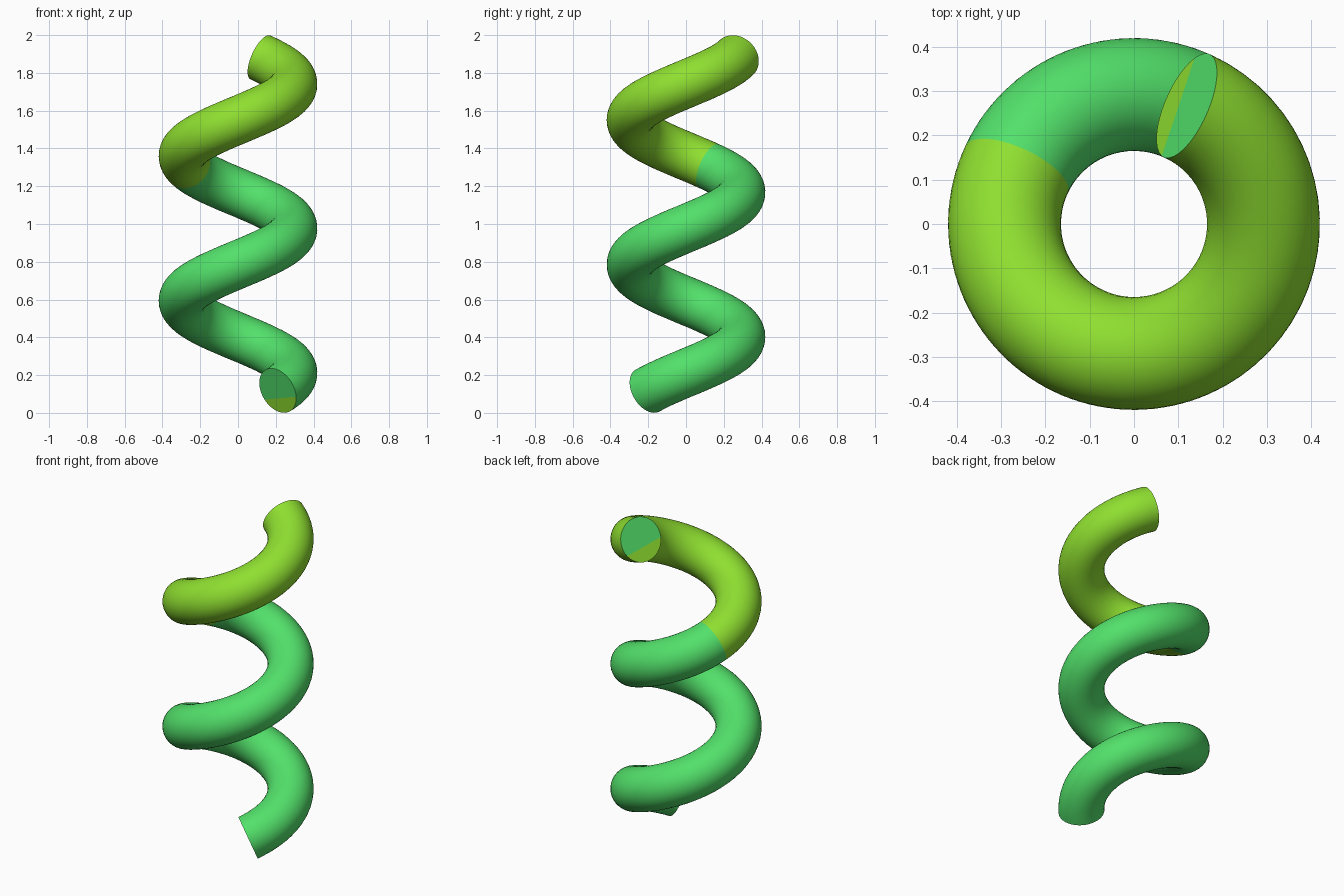
import bpy, bmesh, math
from mathutils import Vector

if "Cube" in bpy.data.objects:
    bpy.data.objects.remove(bpy.data.objects["Cube"])

R, r, PITCH = 0.2925, 0.1275, 0.765      # coil radius, tube radius, rise per turn
START, SWEEP = -44.0, 830.0              # degrees around the axis
STEPS, SIDES = 144, 36
COLOUR_STEP = 97                         # lime above this ring, green below
CAP_SPLIT = 14                           # rim steps spanned by the lime cap segment


def material(name, rgb):
    m = bpy.data.materials.new(name)
    m.diffuse_color = (*rgb, 1)
    m.use_nodes = True
    m.node_tree.nodes["Principled BSDF"].inputs["Base Color"].default_value = m.diffuse_color
    return m


def ring(bm, f):
    """Circle of vertices square to the coil at fraction f of its length."""
    a = math.radians(START + SWEEP * f)
    rise = PITCH * SWEEP / 360
    slope = math.atan(PITCH / (2 * math.pi * R))
    out = Vector((math.cos(a), math.sin(a), 0))
    along = Vector((-math.sin(a), math.cos(a), 0))
    up = -along * math.sin(slope) + Vector((0, 0, math.cos(slope)))
    centre = out * R + Vector((0, 0, 1 + rise * (f - 0.5)))
    phase = 204 - 18 * f                 # slight twist along the tube
    verts = []
    for i in range(SIDES):
        t = math.radians(phase + 360 * i / SIDES)
        verts.append(bm.verts.new(centre + r * (out * math.cos(t) + up * math.sin(t))))
    return verts


# Coiled tube
bm = bmesh.new()
rings = [ring(bm, k / STEPS) for k in range(STEPS + 1)]
for k in range(STEPS):
    lo, hi = rings[k], rings[k + 1]
    for i in range(SIDES):
        j = (i + 1) % SIDES
        face = bm.faces.new((lo[i], lo[j], hi[j], hi[i]))
        face.material_index = 1 if k >= COLOUR_STEP else 0

# End caps, each split into a green part and a lime lower segment
for verts in (rings[0], rings[-1]):
    lime_part = verts[:CAP_SPLIT + 1]
    green_part = verts[CAP_SPLIT:] + verts[:1]
    for index, part in ((1, lime_part), (0, green_part)):
        bm.faces.new(part).material_index = index

bmesh.ops.recalc_face_normals(bm, faces=bm.faces)
mesh = bpy.data.meshes.new("coil_spring")
bm.to_mesh(mesh)
bm.free()
mesh.materials.append(material("green", (0.085, 0.75, 0.145)))
mesh.materials.append(material("lime", (0.275, 0.74, 0.03)))

coil = bpy.data.objects.new("coil_spring", mesh)
bpy.context.collection.objects.link(coil)
bpy.context.view_layer.objects.active = coil
coil.select_set(True)
bpy.ops.object.shade_smooth_by_angle(angle=math.radians(35))
